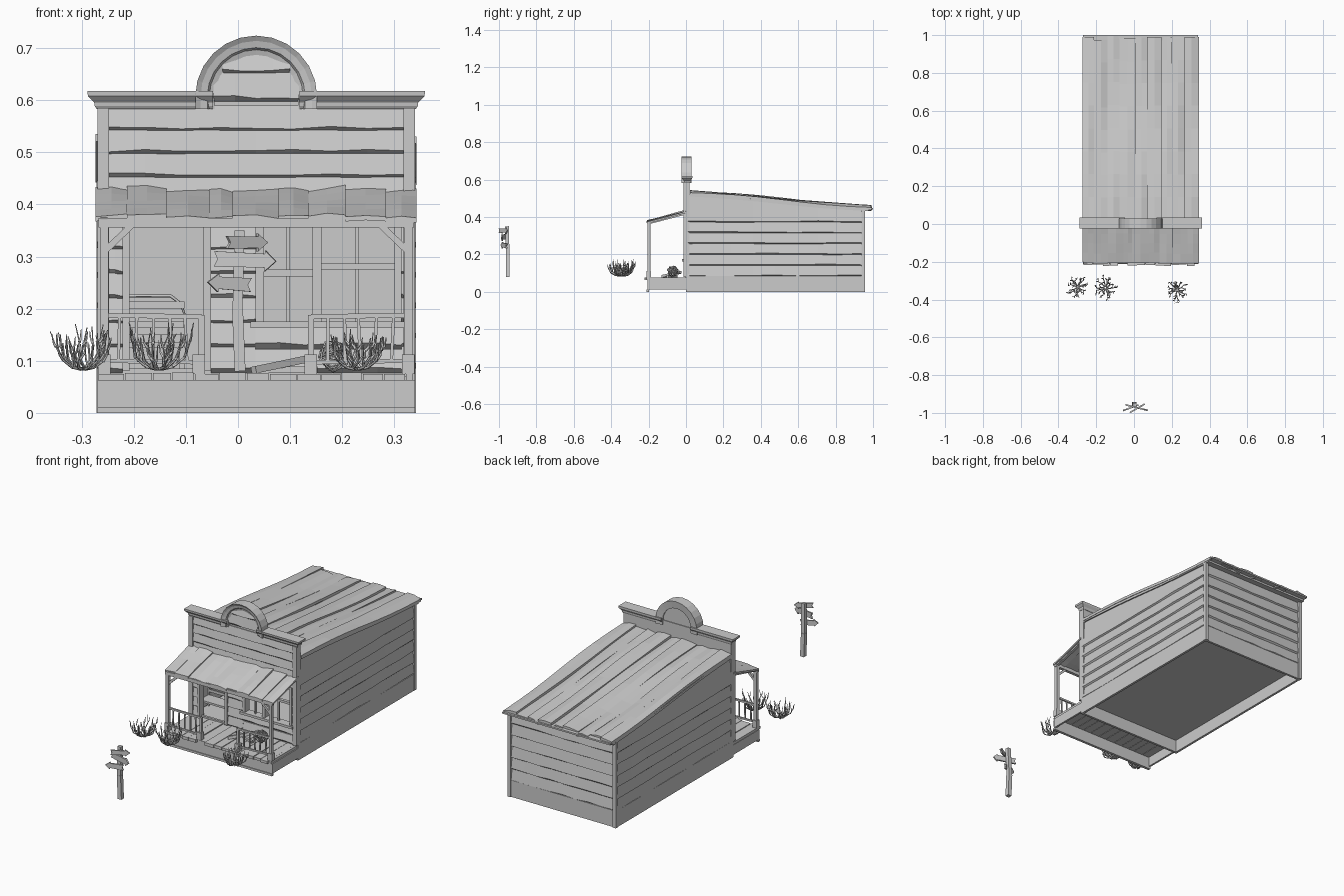
import bpy, bmesh, math, random
from mathutils import Vector as V

if "Cube" in bpy.data.objects:
    bpy.data.objects.remove(bpy.data.objects["Cube"])

random.seed(7)
R = random.uniform
CX = 0.035                       # building centre line
X0, X1 = -0.27, 0.34             # building sides


def finish(name, bm):
    bmesh.ops.recalc_face_normals(bm, faces=bm.faces)
    me = bpy.data.meshes.new(name)
    bm.to_mesh(me)
    bm.free()
    ob = bpy.data.objects.new(name, me)
    bpy.context.collection.objects.link(ob)
    return ob


def loft(bm, rings):
    rs = [[bm.verts.new(p) for p in r] for r in rings]
    n = len(rs[0])
    for a, b in zip(rs, rs[1:]):
        for i in range(n):
            bm.faces.new((a[i], a[(i + 1) % n], b[(i + 1) % n], b[i]))
    bm.faces.new(rs[0])
    bm.faces.new(rs[-1][::-1])


def boxes(name, specs):
    bm = bmesh.new()
    for x0, x1, y0, y1, z0, z1 in specs:
        loft(bm, [[(x0, y0, z), (x1, y0, z), (x1, y1, z), (x0, y1, z)] for z in (z0, z1)])
    return finish(name, bm)


def beams(name, specs):
    bm = bmesh.new()
    for a, b, w in specs:
        a, b = V(a), V(b)
        d = (b - a).normalized()
        u = d.cross(V((0, 1, 0)) if abs(d.y) < 0.9 else V((1, 0, 0))).normalized() * w / 2
        v = d.cross(u).normalized() * w / 2
        loft(bm, [[p + u + v, p - u + v, p - u - v, p + u - v] for p in (a, b)])
    return finish(name, bm)


def lap(bm, p, q, n, z0, top, k=8, out=0.011):
    """One warped siding board from p to q, leaning out along n."""
    p, q, n = V((*p, 0)), V((*q, 0)), V((*n, 0))
    rings = []
    for i in range(k + 1):
        c = p.lerp(q, i / k)
        zt = top(c.y) if callable(top) else top
        zb = z0 + R(-0.002, 0.004)
        rings.append([c + o * n + V((0, 0, z)) for o, z in
                      ((0, z0 - 0.005), (out, zb + 0.002), (0.003, zt), (0, zt))])
    loft(bm, rings)


def planks(name, y0, y1, zf, count, th, lift, ragged, k=8):
    """Uneven boards laid side by side, running along y."""
    bm = bmesh.new()
    cuts = [X0 - 0.003 + (X1 - X0 + 0.006) * i / count for i in range(count + 1)]
    cuts = [cuts[0]] + [c + R(-0.014, 0.014) for c in cuts[1:-1]] + [cuts[-1]]
    for a, b in zip(cuts, cuts[1:]):
        h0, h1, ph = R(-lift, lift), R(-lift, lift), R(0, 6)
        ys, ye = y0 + R(*ragged[0]), y1 + R(*ragged[1])
        rings = []
        for i in range(k + 1):
            y = ys + (ye - ys) * i / k
            w = math.sin(ph + i * 0.8) * lift * 0.5
            m, zm = (a + b) / 2, zf(y) + w + (h0 + h1) / 2 + lift * 0.4
            l, r = zf(y) + h0 + w, zf(y) + h1 - w
            rings.append([(a, y, l), (m, y, zm), (b, y, r), (b, y, r - th), (m, y, zm - th), (a, y, l - th)])
        loft(bm, rings)
    return finish(name, bm)


def tubes(name, paths, depth):
    cu = bpy.data.curves.new(name, 'CURVE')
    cu.dimensions, cu.bevel_depth, cu.bevel_resolution, cu.use_fill_caps = '3D', depth, 0, True
    for pts, cyc in paths:
        s = cu.splines.new('POLY')
        s.points.add(len(pts) - 1)
        s.use_cyclic_u = cyc
        for i, p in enumerate(pts):
            s.points[i].co = (*p, 1)
            s.points[i].radius = 1 if cyc else 1 - 0.7 * i / (len(pts) - 1)
    ob = bpy.data.objects.new(name, cu)
    bpy.context.collection.objects.link(ob)


def roof_z(y):
    return 0.535 - 0.082 * y + 0.004 * math.sin(y * 6.5)


def under_roof(y):
    return roof_z(y) - 0.022


# Foundation skirt (hollow), floor, corner posts
boxes("foundation", [(X0, X0 + .012, 0, .95, 0, .085), (X1 - .012, X1, 0, .95, 0, .085),
                     (X0 + .012, X1 - .012, .938, .95, 0, .085), (X0 + .012, X1 - .012, 0, .012, 0, .085)])
boxes("floor", [(X0 + .012, X1 - .012, .012, .938, .065, .078)])
boxes("corner_posts", [(x, x + .018, .938, .956, 0, .445) for x in (X0 - .002, X1 - .016)])

# Side and back walls with warped lap siding
bm = bmesh.new()
ys = [i * 0.94 / 8 for i in range(9)]
prof = [(0, .085), (.94, .085)] + [(y, under_roof(y)) for y in ys[::-1]]
for xa in (X0 + .01, X1 - .02):
    loft(bm, [[(x, y, z) for y, z in prof] for x in (xa, xa + .01)])
loft(bm, [[(x, y, z) for x, y in ((X0 + .01, .93), (X1 - .01, .93), (X1 - .01, .94), (X0 + .01, .94))]
          for z in (.085, under_roof(.94))])
finish("wall_panels", bm)
bm = bmesh.new()
for i in range(6):
    z = 0.085 + i * 0.058
    top = under_roof if i == 5 else z + 0.058
    lap(bm, (X0 + .01, .01), (X0 + .01, .94), (-1, 0), z, top)
    lap(bm, (X1 - .01, .01), (X1 - .01, .94), (1, 0), z, top)
    lap(bm, (X0 + .015, .94), (X1 - .015, .94), (0, 1), z, top)
finish("wall_siding", bm)

# Shed roof
planks("roof_boards", 0.02, 0.985, roof_z, 9, 0.014, 0.007, ((0, .002), (-.012, .01)))
boxes("roof_end_batten", [(X0, X1, .972, 1.0, .441, .449)])
bm = bmesh.new()
loft(bm, [[(X0, y, roof_z(y) - .012), (X1, y, roof_z(y) - .012), (X1, y, roof_z(y) - .024),
           (X0, y, roof_z(y) - .024)] for y in [.02 + .955 * i / 8 for i in range(9)]])
finish("roof_deck", bm)

# Front wall around the doorway and the window
boxes("front_wall", [(X0, X1, 0, .02, .36, .605), (X0, -.21, 0, .02, .08, .36),
                     (-.065, .045, 0, .02, .08, .36), (.045, .305, 0, .02, .08, .165),
                     (.305, X1, 0, .02, .08, .36)])
bm = bmesh.new()
for i in range(5):                                   # upper boards
    lap(bm, (-.25, 0), (.32, 0), (0, -1), .365 + i * .045, .41 + i * .045)
for i in range(6):                                   # boards between the openings
    z = .082 + i * .047
    for a, b in ((-.25, -.222), (-.052, .034), (.314, .322)):
        lap(bm, (a, 0), (b, 0), (0, -1), z, z + .047, 2)
    if i < 2:
        lap(bm, (.034, 0), (.314, 0), (0, -1), z, z + .04, 6)
for z, t in ((.603, .655), (.655, .688)):            # boards inside the arch
    w = math.sqrt(.082 ** 2 - (z - .605) ** 2)
    lap(bm, (CX - w, 0), (CX + w, 0), (0, -1), z, t, 4)
finish("front_siding", bm)
boxes("front_corner_trim", [(X0, X0 + .022, -.014, 0, .08, .585), (X1 - .022, X1, -.014, 0, .08, .585)])
boxes("door_frame", [(-.222, -.208, -.014, .022, .08, .36), (-.067, -.052, -.014, .022, .08, .36),
                     (-.222, -.052, -.014, .022, .358, .37)])
boxes("window_frame", [(.034, .05, -.014, .022, .165, .36), (.3, .314, -.014, .022, .165, .36),
                       (.143, .16, -.012, .02, .175, .36), (.034, .314, -.014, .022, .358, .37),
                       (.024, .322, -.022, .022, .163, .175), (.05, .143, -.004, .012, .262, .275),
                       (.16, .3, -.004, .012, .275, .287), (.093, .1, 0, .01, .175, .36),
                       (.225, .232, 0, .01, .175, .36)])

# Arched parapet: panel, moulded arch, flared cornice
CZ, N = 0.607, 12
arc = [(math.cos(math.pi * i / N), math.sin(math.pi * i / N)) for i in range(N + 1)]
bm = bmesh.new()
loft(bm, [[(CX + .09 * c, y, CZ + .09 * s) for c, s in arc] for y in (0, .02)])
finish("arch_panel", bm)
bm = bmesh.new()
mould = [(.08, .026), (.08, -.006), (.09, -.009), (.094, -.015), (.107, -.018), (.117, -.024), (.117, .03)]
path = [(1, 0, .583)] + [(c, s, CZ) for c, s in arc] + [(-1, 0, .583)]
loft(bm, [[(CX + r * c, y, z + r * s) for r, y in mould] for c, s, z in path])
finish("arch_moulding", bm)
bm = bmesh.new()
for s in (-1, 1):
    rings = []
    for z, o in ((.583, 0), (.589, .004), (.596, .005), (.608, .017), (.618, .018)):
        xi, xo = CX + s * .083, CX + s * (.306 + o)
        rings.append([(xi, -.008 - o * .9, z), (xo, -.008 - o * .9, z), (xo, .022 + o * .7, z), (xi, .022 + o * .7, z)])
    loft(bm, rings)
finish("cornice", bm)

# Porch deck with uneven boards, skirt
specs, x = [], X0 + .002
while x < X1 - .01:
    w = min(R(.035, .055), X1 - .003 - x)
    specs.append((x, x + w - .002, R(-.222, -.207), 0, .062, .076 + R(-.002, .002)))
    x += w
boxes("porch_deck", specs)
boxes("porch_skirt", [(X0, X1, -.207, -.197, .0, .062), (X0, X0 + .01, -.197, 0, .012, .062),
                      (X1 - .01, X1, -.197, 0, .012, .062), (X0, X1, -.211, -.207, 0, .011)])

# Porch posts, beam, braces and awning
posts = (X0 + .013, X1 - .013)
boxes("porch_posts", [(x - .008, x + .008, -.206, -.19, .07, .37) for x in posts]
      + [(x - .012, x + .012, -.21, -.186, .075, .112) for x in (*posts, -.075, .14)])
boxes("porch_beam", [(X0 + .002, X1 - .002, -.206, -.19, .356, .374)])
beams("porch_braces", [((x + s * .003, -.198, .312), (x + s * .055, -.198, .362), .012)
                       for x, s in zip(posts, (1, -1))])
beams("awning_rafters", [((x, -.205, .367), (x, 0, .42), .014) for x in (*posts, CX)])
planks("awning_boards", -.205, 0, lambda y: .432 + .26 * y, 9, 0.009, 0.005, ((-.008, .004), (0, 0)), 4)

# Railings
rails = []
for a, b in ((posts[0], -.07), (posts[1], .14)):
    rails += [((a, -.198, .187), (b, -.198, .185), .009), ((a, -.198, .1), (b, -.198, .097), .008),
              ((b, -.198, .08), (b, -.198, .188), .012)]
    for i in range(1, 6):
        x = a + (b - a) * i / 6
        rails.append(((x + R(-.004, .004), -.198, .1), (x + R(-.003, .003), -.198, .186), .006))
beams("railings", rails)

# Fallen boards on the porch, bench inside the doorway
beams("fallen_boards", [((.03, -.125, .082), (.14, -.03, .105), .014), ((.03, -.05, .083), (.15, -.1, .083), .012)])
tubes("bench_back_frame", [([(-.25, .12, .078), (-.25, .12, .2), (-.235, .12, .225), (-.13, .12, .225),
                             (-.11, .12, .21), (-.103, .12, .19), (-.103, .12, .078)], False)], .005)
boxes("bench_slats", [(-.25, -.103, .118, .124, z, z + .014) for z in (.15, .175, .2)]
      + [(-.25, -.1, .05, .12, .125, .135)] + [(x, x + .01, .052, .062, .078, .125) for x in (-.25, -.112)])


# Dry bushes and tumbleweed
def bush(name, cx, cy, rad, h):
    paths = []
    for i in range(13):
        a, k, t = i * 2 * math.pi / 13 + R(-.2, .2), R(.65, 1.05), R(.65, 1)
        pts = []
        for r, z in ((.08, .0), (.4, .05), (.72, .25), (.88, .6), (.98, 1)):
            b = a + R(-.18, .18)
            pts.append((cx + math.cos(b) * r * rad * k, cy + math.sin(b) * r * rad * k, .084 + z * h * t))
        paths.append((pts, False))
        for j, f in ((1, .8), (2, .6), (3, .45)):
            b, p = a + random.choice((-1, 1)) * R(.7, 1.3), pts[j]
            fork = [p] + [(p[0] + math.cos(b) * rad * m * f, p[1] + math.sin(b) * rad * m * f,
                           p[2] + h * n * f) for m, n in ((.2, .2), (.3, .6))]
            paths.append((fork, False))
    tubes(name, paths, .0032)


bush("bush_left", -.297, -.333, .068, .09)
bush("bush_middle", -.152, -.338, .07, .09)
bush("bush_right", .228, -.35, .07, .088)
coils = []
for i in range(14):
    u = V((R(-1, 1), R(-1, 1), R(-1, 1))).normalized()
    v = u.orthogonal().normalized()
    w, r, off = u.cross(v), R(.02, .031), R(-.012, .012)
    coils.append(([V((.185, -.072, .11)) + u * off + (v * math.cos(t) + w * math.sin(t)) * r * R(.88, 1.08)
                   for t in [j * math.tau / 10 for j in range(10)]], True))
tubes("tumbleweed", coils, .0022)

# Signpost with three arrow boards
beams("sign_post", [((.004, -.953, .08), (-.001, -.953, .2), .021), ((-.001, -.953, .198), (.003, -.957, .35), .019)])
for name, loc, ln, h, turn, tilt, s in (("top_arrow", (.017, -.976, .327), .09, .028, 30, 0, 1),
                                        ("middle_arrow", (.014, -.972, .293), .122, .034, -14, 2, 1),
                                        ("lower_arrow", (-.017, -.973, .248), .088, .03, 20, 4, -1)):
    bm = bmesh.new()
    e = ln / 2
    shape = [(-e, -h * .42), (e - .022, -h * .38), (e - .022, -h * .6), (e, 0), (e - .022, h * .6),
             (e - .022, h * .4), (-e, h * .45), (-e + .007, 0)]
    loft(bm, [[(s * x, y, z) for x, z in shape] for y in (-.004, .004)])
    ob = finish(name, bm)
    ob.location = loc
    ob.rotation_euler = (0, math.radians(tilt), math.radians(turn))
